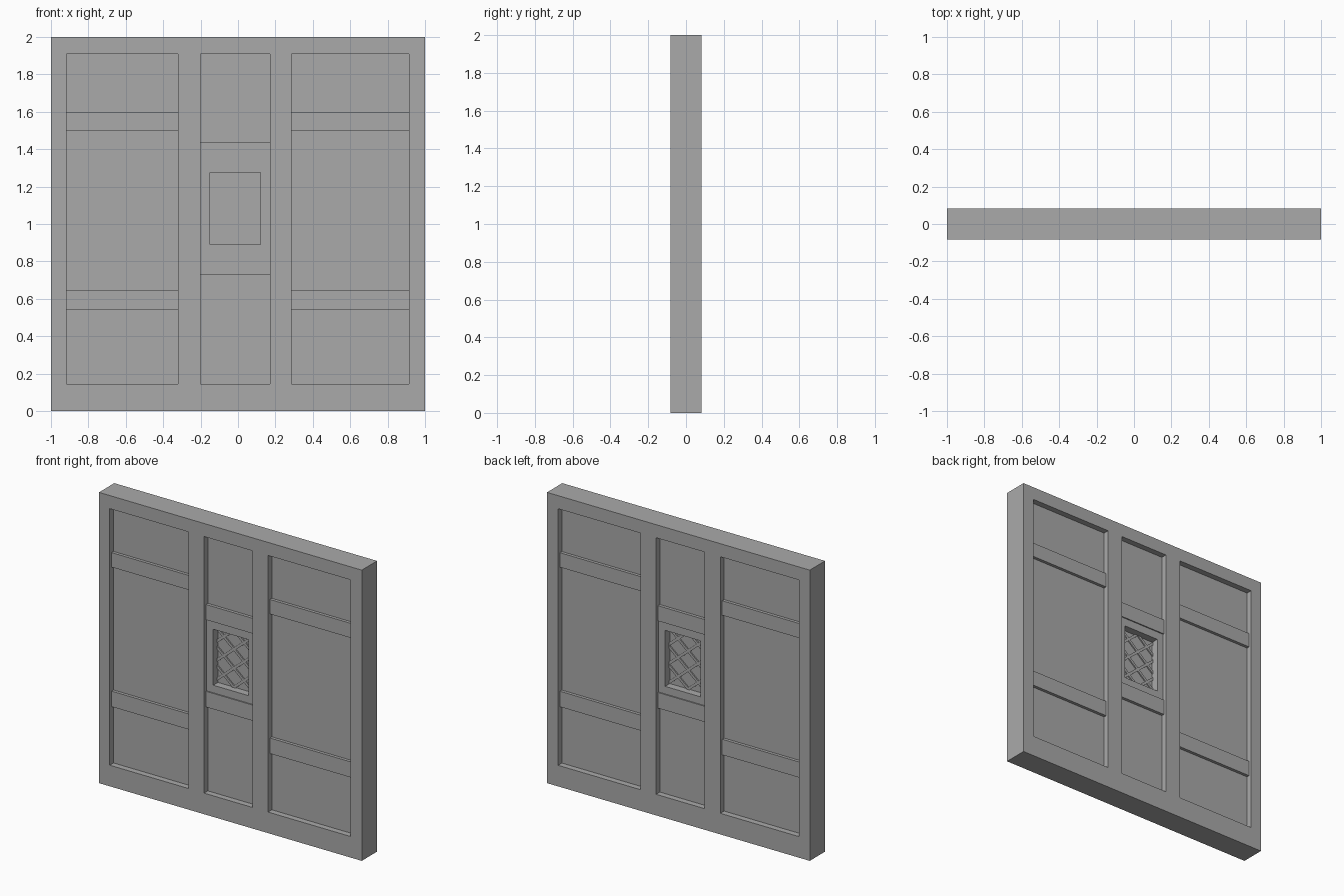
import bpy
import bmesh
from math import atan
from mathutils import Matrix, Vector

cube = bpy.data.objects.get("Cube")
if cube:
    bpy.data.objects.remove(cube, do_unlink=True)

grey = bpy.data.materials.new("plain grey")
grey.use_nodes = True
grey.diffuse_color = (0.4, 0.4, 0.4, 1)
grey.node_tree.nodes["Principled BSDF"].inputs["Base Color"].default_value = grey.diffuse_color


def finish(name, bm):
    bmesh.ops.recalc_face_normals(bm, faces=bm.faces)
    mesh = bpy.data.meshes.new(name)
    bm.to_mesh(mesh)
    bm.free()
    mesh.materials.append(grey)
    obj = bpy.data.objects.new(name, mesh)
    bpy.context.collection.objects.link(obj)


def block(name, x0, x1, z0, z1, half):
    """Box centred on the wall plane, seen alike from both sides."""
    bm = bmesh.new()
    bmesh.ops.create_cube(bm, size=1)
    bmesh.ops.scale(bm, vec=(x1 - x0, 2 * half, z1 - z0), verts=bm.verts)
    bmesh.ops.translate(bm, vec=((x0 + x1) / 2, 0, (z0 + z1) / 2), verts=bm.verts)
    finish(name, bm)


def ring(name, outer, inner, half):
    """Rectangular frame with mitred corners; rectangles are x0, x1, z0, z1."""
    bm = bmesh.new()

    def loop(rect, y):
        x0, x1, z0, z1 = rect
        return [bm.verts.new((x, y, z)) for x, z in ((x0, z0), (x1, z0), (x1, z1), (x0, z1))]

    loops = [loop(outer, -half), loop(inner, -half), loop(inner, half), loop(outer, half)]
    for k in range(4):
        a, b = loops[k], loops[(k + 1) % 4]
        for i in range(4):
            j = (i + 1) % 4
            bm.faces.new((a[i], a[j], b[j], b[i]))
    finish(name, bm)


LEFT, RIGHT, BOTTOM, TOP = -0.918, 0.915, 0.145, 1.91   # inside of the outer frame
POST_A, POST_B = (-0.32, -0.20), (0.17, 0.287)
WALL, RAIL, WINDOW, PANEL = 0.083, 0.063, 0.055, 0.042  # half thicknesses

# Outer frame and posts
ring("outer_frame", (-1, 1, 0, 2), (LEFT, RIGHT, BOTTOM, TOP), WALL)
for name, post in (("right_post", POST_A), ("left_post", POST_B)):
    block(name, *post, BOTTOM, TOP, WALL)

# Side panels with their rails
for side, x0, x1 in (("right", LEFT, POST_A[0]), ("left", POST_B[1], RIGHT)):
    block(side + "_panel", x0, x1, BOTTOM, TOP, PANEL)
    block(side + "_upper_rail", x0, x1, 1.50, 1.60, RAIL)
    block(side + "_lower_rail", x0, x1, 0.54, 0.647, RAIL)

# Middle bay
mid = (POST_A[1], POST_B[0])
block("middle_upper_panel", *mid, 1.43, TOP, PANEL)
block("middle_upper_rail", *mid, 1.33, 1.435, RAIL)
block("middle_lower_rail", *mid, 0.73, 0.838, RAIL)
block("middle_lower_panel", *mid, BOTTOM, 0.73, PANEL)

# Window
X0, X1, Z0, Z1 = -0.15, 0.12, 0.89, 1.275
ring("window_frame", (*mid, 0.838, 1.33), (X0, X1, Z0, Z1), WINDOW)
block("window_pane", X0, X1, Z0, Z1, 0.004)

# Lattice bars, each clipped to the window opening
bm = bmesh.new()
SLOPE = 0.85
for slope, first in ((SLOPE, 0.785), (-SLOPE, 1.0)):
    for i in range(4):
        start = first + 0.131 * i
        ends = sorted((X0 + (z - start) / slope for z in (Z0, Z1)))
        xa, xb = max(X0, ends[0]), min(X1, ends[1])
        if xb - xa < 0.01:
            continue
        a = Vector((xa, 0, start + slope * (xa - X0)))
        b = Vector((xb, 0, start + slope * (xb - X0)))
        size = Matrix.Diagonal(((b - a).length + 0.015, 0.024, 0.018, 1))
        turn = Matrix.Rotation(-atan(slope), 4, "Y")
        bmesh.ops.create_cube(bm, size=1, matrix=Matrix.Translation((a + b) / 2) @ turn @ size)
finish("window_lattice", bm)
